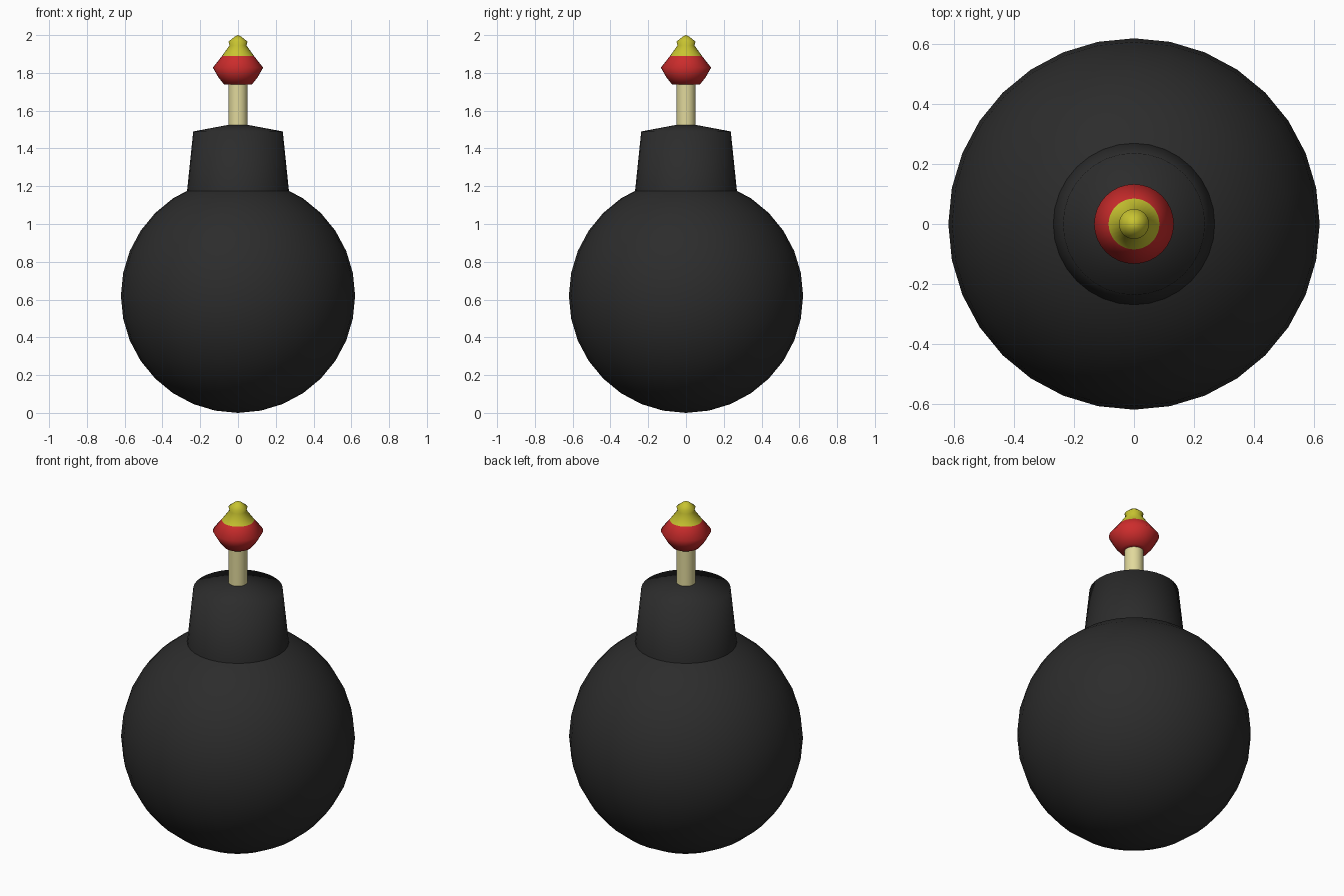
import bpy, bmesh
from math import cos, sin, pi

if "Cube" in bpy.data.objects:
    bpy.data.objects.remove(bpy.data.objects["Cube"])

SEG = 32


def material(name, rgb):
    mat = bpy.data.materials.new(name)
    mat.diffuse_color = (*rgb, 1)
    mat.use_nodes = True
    mat.node_tree.nodes["Principled BSDF"].inputs["Base Color"].default_value = mat.diffuse_color
    return mat


def finish(name, bm, mat):
    bmesh.ops.recalc_face_normals(bm, faces=bm.faces)
    for f in bm.faces:
        f.smooth = True
    mesh = bpy.data.meshes.new(name)
    bm.to_mesh(mesh)
    bm.free()
    mesh.materials.append(mat)
    obj = bpy.data.objects.new(name, mesh)
    bpy.context.collection.objects.link(obj)
    return obj


def lathe(name, profile, mat):
    """Spin a list of (radius, z) points around the z axis."""
    bm = bmesh.new()
    rings = []
    for r, z in profile:
        if r == 0:
            rings.append([bm.verts.new((0, 0, z))] * SEG)
        else:
            rings.append([bm.verts.new((r * cos(2 * pi * i / SEG), r * sin(2 * pi * i / SEG), z))
                          for i in range(SEG)])
    for a, b in zip(rings, rings[1:]):
        for i in range(SEG):
            j = (i + 1) % SEG
            bm.faces.new(dict.fromkeys((a[i], a[j], b[j], b[i])))
    return finish(name, bm, mat)


black = material("black", (0.025, 0.025, 0.025))
cream = material("cream", (0.75, 0.69, 0.33))
red = material("red", (0.6, 0.025, 0.025))
yellow = material("yellow", (0.58, 0.55, 0.03))

# Round body
bm = bmesh.new()
bmesh.ops.create_uvsphere(bm, u_segments=SEG, v_segments=16, radius=0.62)
bmesh.ops.translate(bm, vec=(0, 0, 0.62), verts=bm.verts)
finish("body", bm, black)

# Tapered neck with a shallow conical lid
lathe("neck", [(0.27, 1.172), (0.237, 1.49), (0.05, 1.525)], black)

# Fuse cord
lathe("fuse", [(0.05, 1.51), (0.05, 1.75)], cream)

# Spark at the end of the fuse: red base, yellow tip
lathe("spark_base", [(0.05, 1.738), (0.075, 1.74), (0.103, 1.775), (0.133, 1.828),
                     (0.085, 1.889)], red)
lathe("spark_tip", [(0.085, 1.889), (0.045, 1.945), (0.05, 1.966), (0.02, 1.99),
                    (0, 2.0)], yellow)
